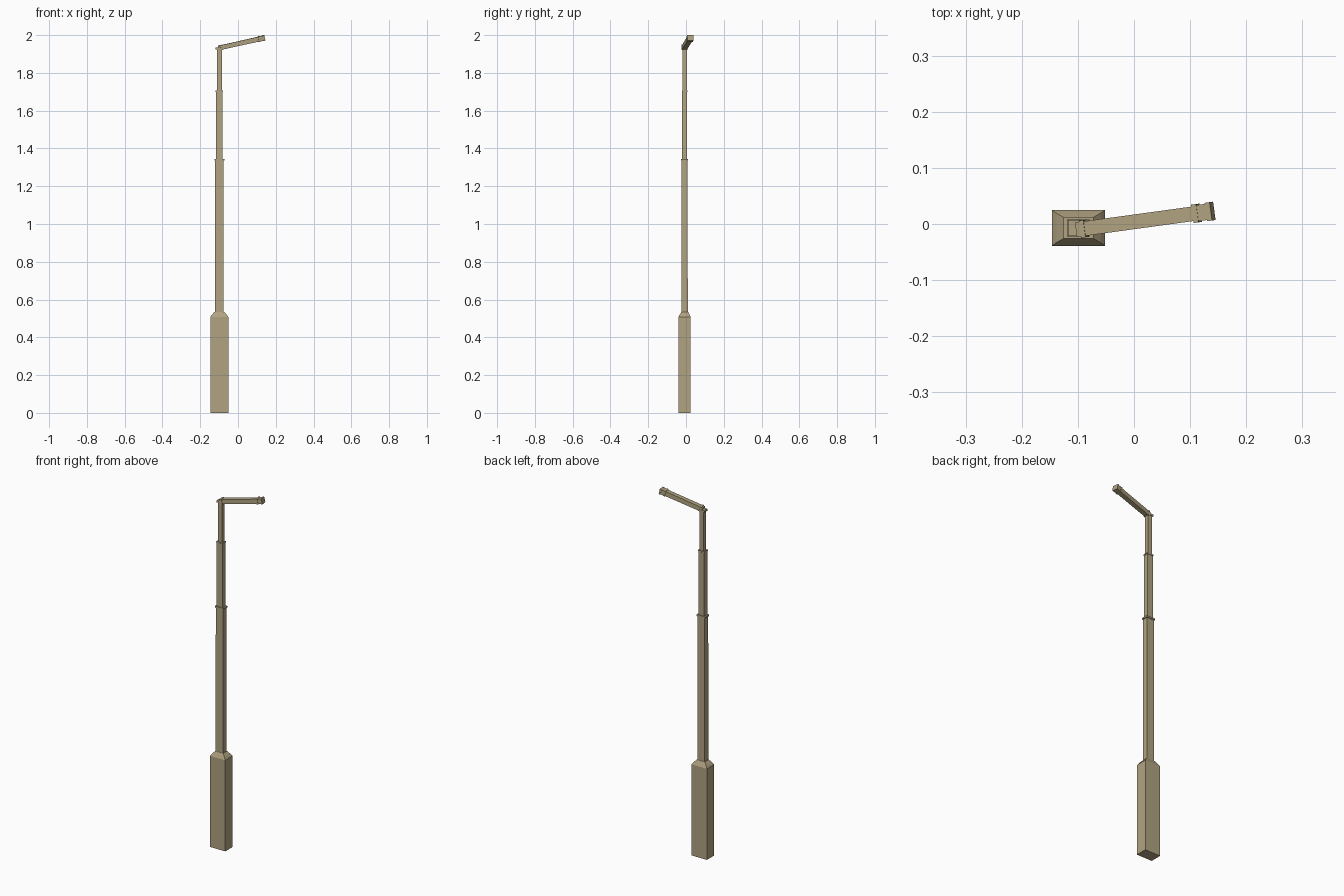
import bpy, bmesh
from mathutils import Vector, Matrix

if "Cube" in bpy.data.objects:
    bpy.data.objects.remove(bpy.data.objects["Cube"])

tan = bpy.data.materials.new("weathered_tan")
tan.diffuse_color = (0.44, 0.365, 0.22, 1)
tan.use_nodes = True
tan.node_tree.nodes["Principled BSDF"].inputs["Base Color"].default_value = tan.diffuse_color


def loft(name, rings, matrix):
    """Closed rectangular loft; each ring is (distance along z, width x, depth y)."""
    bm = bmesh.new()
    prev = None
    for z, w, d in rings:
        ring = [bm.verts.new((sx * w / 2, sy * d / 2, z))
                for sx, sy in ((-1, -1), (1, -1), (1, 1), (-1, 1))]
        if prev:
            for i in range(4):
                j = (i + 1) % 4
                bm.faces.new((prev[i], prev[j], ring[j], ring[i]))
        else:
            bm.faces.new(ring[::-1])
        prev = ring
    bm.faces.new(prev)
    bm.transform(matrix)
    bmesh.ops.recalc_face_normals(bm, faces=bm.faces)
    me = bpy.data.meshes.new(name)
    bm.to_mesh(me)
    bm.free()
    me.materials.append(tan)
    ob = bpy.data.objects.new(name, me)
    bpy.context.collection.objects.link(ob)
    return ob


post = Matrix.Translation((-0.099, -0.007, 0))

# Heavy base block with stepped, sloping shoulders
loft("base", [(0, 0.095, 0.064), (0.508, 0.095, 0.064), (0.52, 0.078, 0.052),
              (0.535, 0.05, 0.036)], post)

# Three telescoping pole sections, the lower two with thin rims
loft("lower_pole", [(0.52, 0.045, 0.033), (1.335, 0.045, 0.031),
                    (1.336, 0.053, 0.037), (1.345, 0.053, 0.037)], post)
loft("middle_pole", [(1.34, 0.036, 0.027), (1.698, 0.036, 0.027),
                     (1.699, 0.040, 0.030), (1.706, 0.040, 0.030)], post)
loft("upper_pole", [(1.70, 0.026, 0.023), (1.935, 0.026, 0.023)], post)

# Arm frame: local z runs along the arm, local x is sideways, local y is up
start = Vector((-0.101, -0.010, 1.932))
end = Vector((0.140, 0.023, 1.9855))
along = (end - start).normalized()
side = along.cross(Vector((0, 0, 1))).normalized()
up = side.cross(along)
arm = Matrix((side, up, along)).transposed().to_4x4()
arm.translation = start
length = (end - start).length

loft("arm", [(0, 0.026, 0.024), (length, 0.026, 0.026)], arm)

# Double collar at the arm tip
for name, a, b in (("inner_collar", 0.034, 0.025), ("tip_collar", 0.009, 0.0)):
    loft(name, [(length - a, 0.033, 0.030), (length - b, 0.033, 0.030)], arm)
loft("collar_neck", [(length - 0.026, 0.029, 0.028), (length - 0.008, 0.029, 0.028)], arm)

# Hinge at the pole top: clamp plate under the joint and a strap round the arm
loft("hinge_plate", [(1.924, 0.038, 0.028), (1.934, 0.038, 0.028)], post)
loft("hinge_strap", [(0.008, 0.031, 0.028), (0.016, 0.031, 0.028)], arm)
